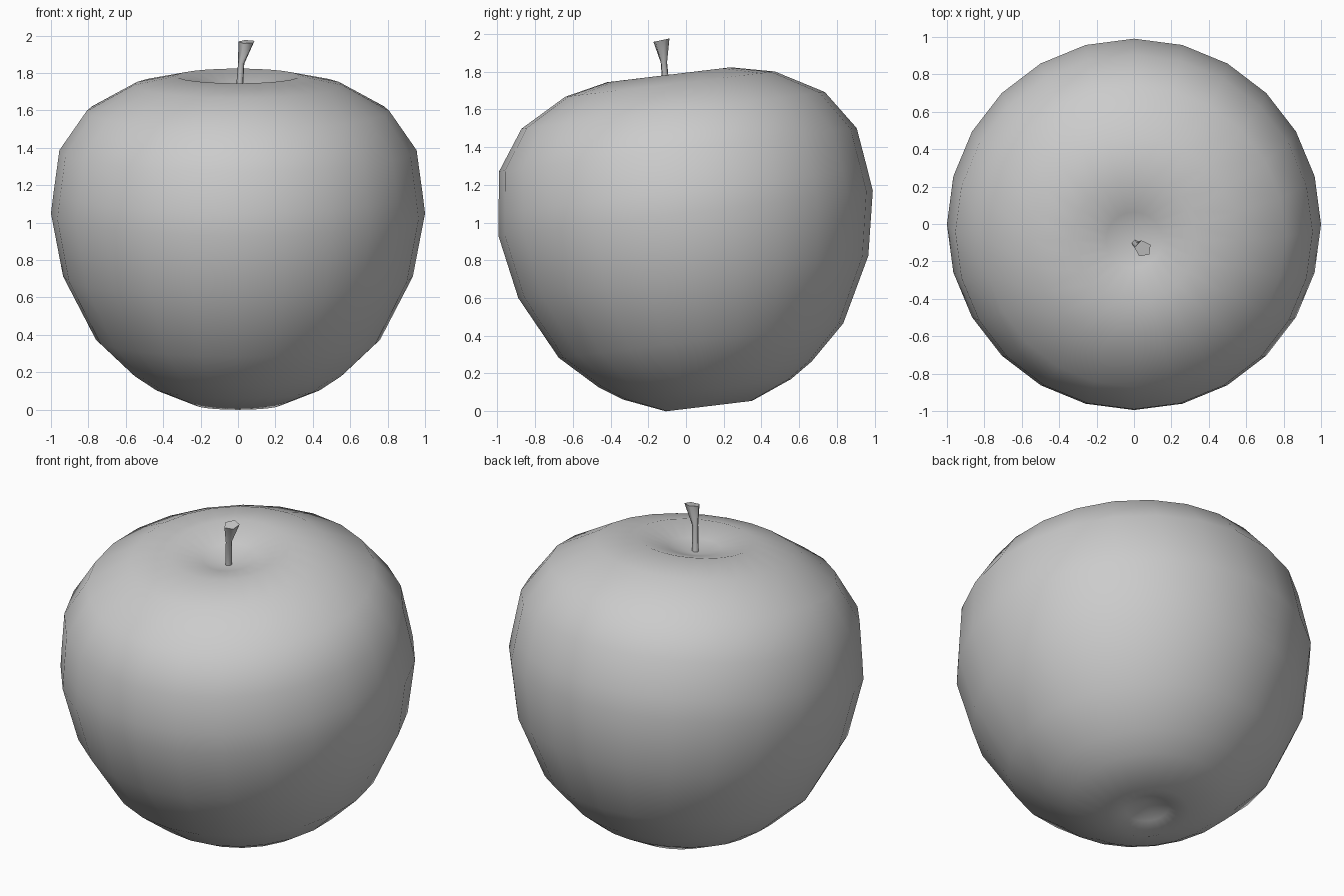
import bpy, bmesh
from math import sin, cos, pi, asin
from mathutils import Matrix, Vector

if "Cube" in bpy.data.objects:
    bpy.data.objects.remove(bpy.data.objects["Cube"])


def loft(name, rings):
    """Skin a list of closed rings; a one-point ring becomes a pole."""
    bm = bmesh.new()
    vs = [[bm.verts.new(p) for p in ring] for ring in rings]
    for a, b in zip(vs, vs[1:]):
        n = max(len(a), len(b))
        for i in range(n):
            j = (i + 1) % n
            if len(a) == 1:
                bm.faces.new((a[0], b[j], b[i]))
            elif len(b) == 1:
                bm.faces.new((a[i], a[j], b[0]))
            else:
                bm.faces.new((a[i], a[j], b[j], b[i]))
    for end in (vs[0], vs[-1]):
        if len(end) > 1:
            bm.faces.new(end)
    bmesh.ops.recalc_face_normals(bm, faces=bm.faces)
    me = bpy.data.meshes.new(name)
    bm.to_mesh(me)
    bm.free()
    ob = bpy.data.objects.new(name, me)
    bpy.context.collection.objects.link(ob)
    return ob


def circle(r, n, phase=0.0):
    return [Vector((r * cos(2 * pi * i / n + phase), r * sin(2 * pi * i / n + phase), 0))
            for i in range(n)]


# apple body: turned profile with a dimple at both ends, leaning to the front
profile = [(0, .10), (.12, .05), (.23, .02), (.45, .11), (.57, .19), (.76, .37),
           (.935, .71), (1, 1.05), (.985, 1.17), (.955, 1.39), (.81, 1.60),
           (.56, 1.74), (.33, 1.79), (.15, 1.74), (0, 1.70)]
lean = Matrix.Translation((0, .01, .95)) @ Matrix.Rotation(asin(.12), 4, 'X') \
    @ Matrix.Translation((0, 0, -.95))
rings = []
for r, z in profile:
    ring = circle(r, 24) if r else [Vector((0, 0, 0))]
    rings.append([lean @ (p + Vector((0, 0, z))) for p in ring])
body = loft("apple_body", rings)
body.data.shade_smooth()

# stem: five sides, pinched in the middle, flared and tipped at the top
stations = [((.008, -.105, 1.70), .02, 0), ((.018, -.118, 1.85), .018, 0),
            ((.048, -.132, 1.967), .046, 12)]
rings = []
for (x, y, z), r, tip in stations:
    m = Matrix.Translation((x, y, z)) @ Matrix.Rotation(tip * pi / 180, 4, 'X')
    rings.append([m @ p for p in circle(r, 5, .5)])
stem = loft("stem", rings)
stem.data.shade_smooth()
for e in stem.data.polygons:
    if len(e.vertices) == 5:
        e.use_smooth = False
